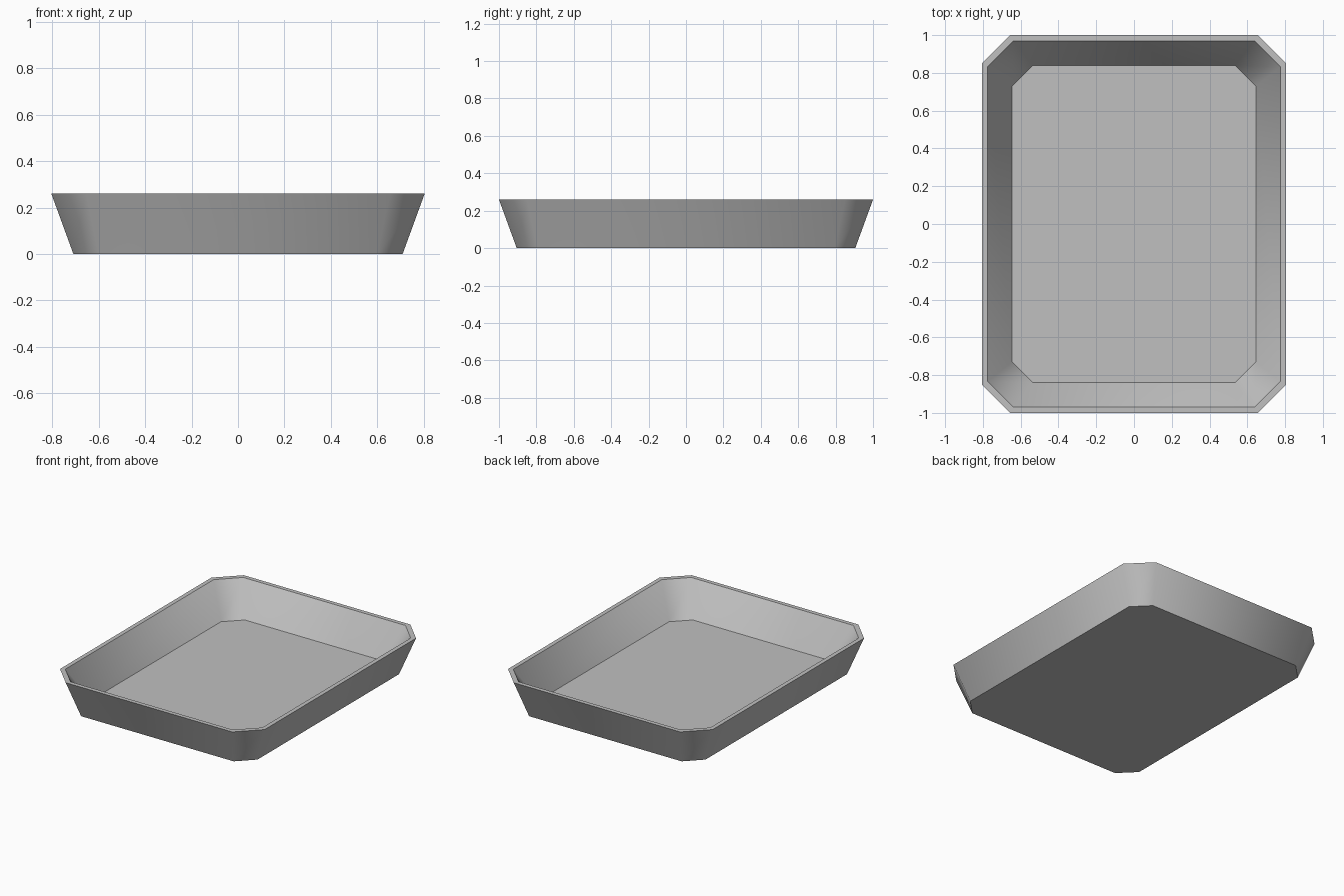
import bpy, bmesh, math

cube = bpy.data.objects.get("Cube")
if cube:
    bpy.data.objects.remove(cube, do_unlink=True)

# Material
grey = bpy.data.materials.new("light grey")
grey.use_nodes = True
colour = (0.53, 0.53, 0.53, 1)
grey.diffuse_color = colour
grey.node_tree.nodes["Principled BSDF"].inputs["Base Color"].default_value = colour


def ring(bm, hx, hy, cut, z):
    """Rectangle outline with chamfered corners, counter-clockwise."""
    points = []
    for sx, sy in ((1, 1), (-1, 1), (-1, -1), (1, -1)):
        pair = [(sx * hx, sy * (hy - cut)), (sx * (hx - cut), sy * hy)]
        points += pair if sx == sy else pair[::-1]
    return [bm.verts.new((x, y, z)) for x, y in points]


# Tray: outer base, outer rim, inner rim, inner floor
bm = bmesh.new()
sections = [
    (0.71, 0.905, 0.11, 0),
    (0.805, 1.0, 0.15, 0.26),
    (0.775, 0.97, 0.137, 0.26),
    (0.645, 0.84, 0.11, 0.035),
]
rings = [ring(bm, *s) for s in sections]
for low, high in zip(rings, rings[1:]):
    for i in range(len(low)):
        j = (i + 1) % len(low)
        bm.faces.new((low[i], low[j], high[j], high[i]))
bm.faces.new(rings[0][::-1])
bm.faces.new(rings[-1])
bmesh.ops.recalc_face_normals(bm, faces=bm.faces[:])

mesh = bpy.data.meshes.new("tray")
bm.to_mesh(mesh)
bm.free()
mesh.materials.append(grey)
tray = bpy.data.objects.new("tray", mesh)
bpy.context.collection.objects.link(tray)

# Soft wall corners, crisp rim and base
bpy.ops.object.select_all(action="DESELECT")
tray.select_set(True)
bpy.context.view_layer.objects.active = tray
bpy.ops.object.shade_smooth_by_angle(angle=math.radians(50))
